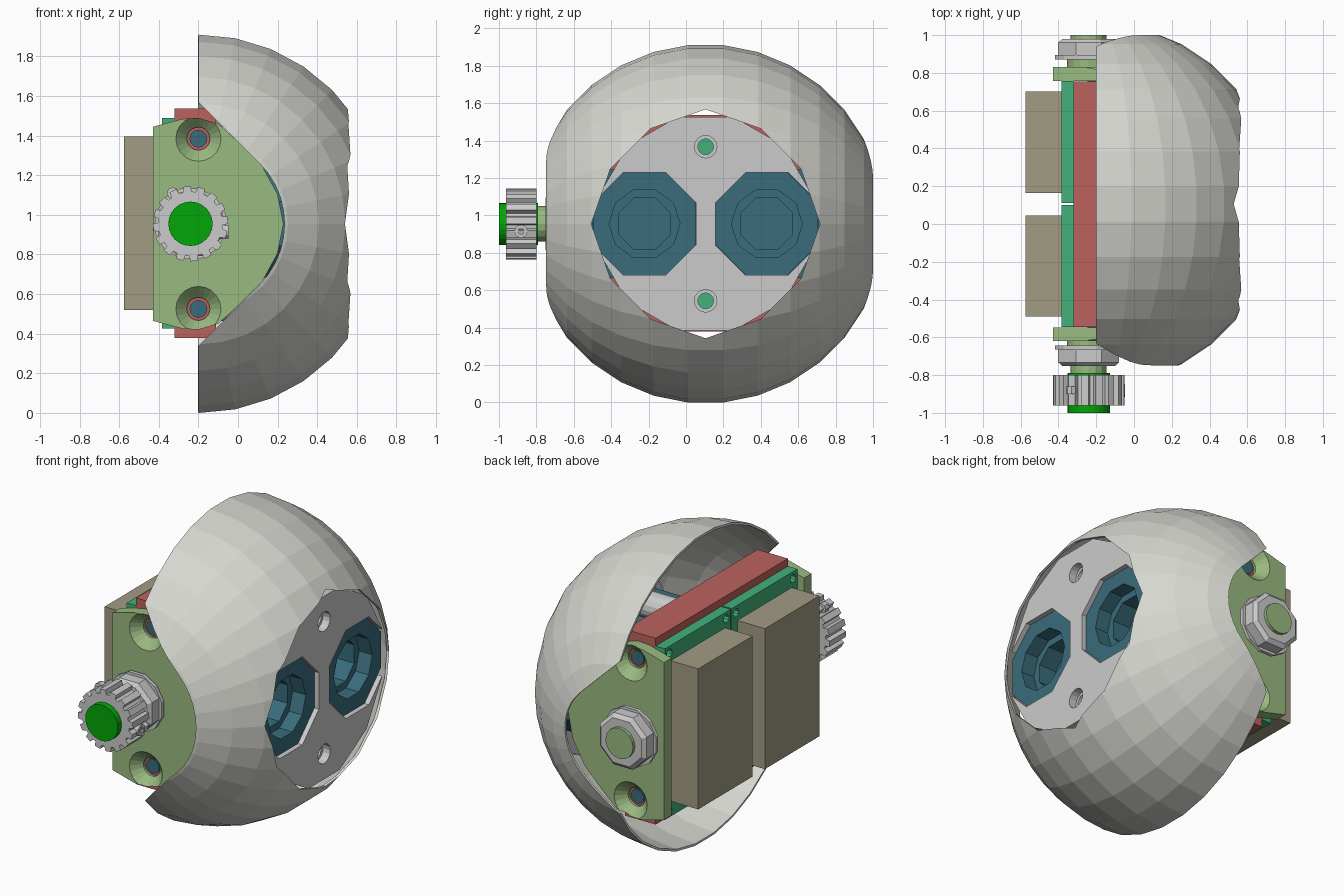
import bpy, bmesh
from math import pi, sin, cos, radians, sqrt

if "Cube" in bpy.data.objects:
    bpy.data.objects.remove(bpy.data.objects["Cube"])

CY, CZ, SX = 0.105, 0.955, -0.24      # camera mid-plane, axis height, shaft x


def material(name, hexcol):
    m = bpy.data.materials.new(name)
    rgb = [(int(hexcol[i:i + 2], 16) / 255) ** 2.2 for i in (0, 2, 4)]
    m.diffuse_color = (*rgb, 1)
    m.use_nodes = True
    m.node_tree.nodes["Principled BSDF"].inputs["Base Color"].default_value = m.diffuse_color
    return m


WHITE = material("shell_white", "d6d6d0")
RED = material("core_red", "bb625e")
TEAL = material("board_green", "45b07a")
BEIGE = material("housing_beige", "a09b82")
OLIVE = material("bracket_green", "97b87f")
GREEN = material("shaft_green", "0aa510")
BLUE = material("lens_blue", "3c6c7a")


def finish(name, bm, mat=None):
    bmesh.ops.recalc_face_normals(bm, faces=bm.faces)
    me = bpy.data.meshes.new(name)
    bm.to_mesh(me)
    bm.free()
    ob = bpy.data.objects.new(name, me)
    bpy.context.collection.objects.link(ob)
    if mat:
        me.materials.append(mat)
    return ob


def ngon(u, v, r, n, rot=0.0):
    return [(u + r * cos(2 * pi * i / n + rot), v + r * sin(2 * pi * i / n + rot)) for i in range(n)]


def loft(name, axis, sections, mat=None):
    """Closed solid through (position, outline) sections along x (outline y,z) or y (outline x,z)."""
    bm = bmesh.new()
    rings = []
    for p, pts in sections:
        rings.append([bm.verts.new((p, u, v) if axis == 'x' else (u, p, v)) for u, v in pts])
    n = len(rings[0])
    for a, b in zip(rings, rings[1:]):
        for i in range(n):
            bm.faces.new((a[i], a[(i + 1) % n], b[(i + 1) % n], b[i]))
    bm.faces.new(rings[0])
    bm.faces.new(rings[-1])
    return finish(name, bm, mat)


def prism(name, axis, a, b, pts, mat=None):
    return loft(name, axis, [(a, pts), (b, pts)], mat)


def box(name, x0, x1, y0, y1, z0, z1, mat=None):
    return prism(name, 'x', x0, x1, [(y0, z0), (y1, z0), (y1, z1), (y0, z1)], mat)


def cut(ob, *cutters):
    for c in cutters:
        c.hide_render = True
        m = ob.modifiers.new("cut", 'BOOLEAN')
        m.operation, m.solver, m.object = 'DIFFERENCE', 'EXACT', c
        bpy.context.view_layer.objects.active = ob
        bpy.ops.object.modifier_apply(modifier=m.name)
        bpy.data.objects.remove(c)


# Shell: half sphere around the y axis, open at the back
def half_sphere(R):
    bm = bmesh.new()
    rows = []
    for i in range(16):
        t = (i + 0.5) * pi / 16
        r = R * sin(t)
        rows.append([bm.verts.new((-0.2 + r * cos(f), CY + R * cos(t), CZ + r * sin(f)))
                     for f in [-pi / 2 + k * pi / 16 for k in range(17)]])
    for a, b in zip(rows, rows[1:]):
        for k in range(16):
            bm.faces.new((a[k], a[k + 1], b[k + 1], b[k]))
    return bm


shell = finish("shell", half_sphere(0.96), WHITE)
sol = shell.modifiers.new("thickness", 'SOLIDIFY')
sol.thickness, sol.offset = 0.014, -1
bpy.context.view_layer.objects.active = shell
bpy.ops.object.modifier_apply(modifier=sol.name)
# the solidify may go either way; keep the outside at the right radius
if max(v.co.z for v in shell.data.vertices) > 1.92:
    for v in shell.data.vertices:
        v.co.x, v.co.z = -0.2 + (v.co.x + 0.2) * 0.985, CZ + (v.co.z - CZ) * 0.985
        v.co.y = CY + (v.co.y - CY) * 0.985


def teardrop(r):
    arc = [(-0.2 + r * cos(radians(a)), CZ + r * sin(radians(a))) for a in range(-45, 46, 9)]
    h = r * sqrt(2)
    return arc + [(-0.2, CZ + h), (-0.4, CZ + h), (-0.4, CZ - h), (-0.2, CZ - h)]


opening = []
for i in range(12):
    r = 0.612 if i % 3 == 0 else 0.588
    opening.append((CY + r * cos(i * pi / 6), CZ + r * sin(i * pi / 6)))
cut(shell,
    prism("side_cutter", 'y', -1.2, -0.4, teardrop(0.435)),
    prism("side_cutter", 'y', 0.6, 1.3, teardrop(0.335)),
    prism("front_cutter", 'x', 0.3, 0.9, opening))

# Front plate with lens openings and screw holes
plate = prism("front_plate", 'x', 0.45, 0.52, ngon(CY, CZ, 0.59, 12, pi / 12))
for s in (-1, 1):
    cut(plate,
        prism("lens_cutter", 'x', 0.3, 0.7, ngon(CY + s * 0.327, CZ, 0.297, 8, pi / 8)),
        prism("screw_cutter", 'x', 0.3, 0.7, ngon(CY, CZ + s * 0.412, 0.06, 16)))

# Lenses on square holders, and hollow posts carrying the plate
for s, side in ((-1, "left"), (1, "right")):
    y = CY + s * 0.327
    lens = prism(side + "_lens", 'x', 0.05, 0.49, ngon(y, CZ, 0.296, 8, pi / 8), BLUE)
    cut(lens,
        prism("bore_cutter", 'x', 0.40, 0.7, ngon(y, CZ, 0.19, 10)),
        prism("bore_cutter", 'x', 0.28, 0.7, ngon(y, CZ, 0.15, 8, pi / 8)))
    box(side + "_lens_holder", -0.11, 0.1, y - 0.28, y + 0.28, CZ - 0.29, CZ + 0.29, BLUE)
    z = CZ + s * 0.412
    post = prism(side + "_post", 'x', -0.11, 0.47, ngon(CY, z, 0.08, 16))
    cut(post, prism("post_cutter", 'x', -0.3, 0.7, ngon(CY, z, 0.042, 16)))
    prism(side + "_post_pin", 'x', -0.12, -0.09, ngon(CY, z, 0.05, 12), TEAL)

# Core block, circuit boards and rear housings
box("core_block", -0.32, -0.11, -0.545, 0.755, 0.378, 1.538, RED)
for s, side in ((-1, "left"), (1, "right")):
    y = CY + s * 0.328
    board = box(side + "_board", -0.385, -0.32, y - 0.323, y + 0.323, 0.425, 1.49, TEAL)
    for a in (-1, 1):
        for b in (-1, 1):
            cut(board, prism("hole_cutter", 'x', -0.5, -0.34,
                             ngon(y + a * 0.28, CZ + b * 0.492, 0.026, 10)))
    box(side + "_housing", -0.575, -0.385, y - 0.268, y + 0.268, 0.52, 1.395, BEIGE)

# Side brackets, each with bearing collar, washer and nut
half = [(0.23, 0.0), (0.2, 0.15), (0.12, 0.295), (0.0, 0.415), (-0.1, 0.505),
        (-0.2, 0.535), (-0.28, 0.53), (-0.43, 0.49)]
outline = [(x, CZ + d) for x, d in half] + [(x, CZ - d) for x, d in half[:0:-1]]
for s, side, inner, outer in ((-1, "front", -0.547, -0.62), (1, "back", 0.757, 0.83)):
    bracket = prism(side + "_bracket", 'y', inner, outer, outline, OLIVE)
    for k in (-1, 1):
        z = CZ + k * 0.43
        cut(bracket, loft("sink_cutter", 'y', [
            (inner - s * 0.01, ngon(-0.2, z, 0.058, 20)),
            (inner + s * 0.015, ngon(-0.2, z, 0.058, 20)),
            (outer + s * 0.001, ngon(-0.2, z, 0.115, 20)),
            (outer + s * 0.02, ngon(-0.2, z, 0.115, 20))]))
        prism(side + "_bracket_screw", 'y', inner - s * 0.03, inner + s * 0.006,
              ngon(-0.2, z, 0.045, 12), BLUE)
    tip = -0.80 if s < 0 else 1.0
    w = -0.642 if s < 0 else 0.872
    n_end = -0.752 if s < 0 else 0.98
    prism(side + "_collar", 'y', outer - s * 0.01, w, ngon(SX, CZ, 0.115, 16), OLIVE)
    prism(side + "_washer", 'y', w, w + s * 0.022, ngon(SX, CZ, 0.185, 12, pi / 12))
    loft(side + "_nut", 'y', [
        (w + s * 0.022, ngon(SX, CZ, 0.175, 8, pi / 8)),
        (n_end - s * 0.02, ngon(SX, CZ, 0.175, 8, pi / 8)),
        (n_end, ngon(SX, CZ, 0.15, 8, pi / 8))])
    prism(side + "_spindle", 'y', outer, tip, ngon(SX, CZ, 0.095, 16), OLIVE)

# Toothed pulley, its set screws and the drive shaft
TEETH = 16
teeth = []
for i in range(TEETH):
    for frac, r in ((0.0, 0.19), (0.5, 0.19), (0.6, 0.163), (0.9, 0.163)):
        a = 2 * pi * (i + frac) / TEETH
        teeth.append((SX + r * cos(a), CZ + r * sin(a)))
prism("pulley", 'y', -0.80, -0.962, teeth)
prism("drive_shaft", 'y', -0.79, -1.0, ngon(SX, CZ, 0.112, 24), GREEN)
screw = prism("set_screw", 'x', SX + 0.13, SX + 0.192, ngon(-0.882, 0.915, 0.035, 12))
cut(screw, prism("socket_cutter", 'x', SX + 0.17, SX + 0.25, ngon(-0.882, 0.915, 0.018, 6)))
prism("top_set_screw", 'y', -0.86, -0.90, ngon(SX - 0.09, CZ + 0.155, 0.03, 8))
